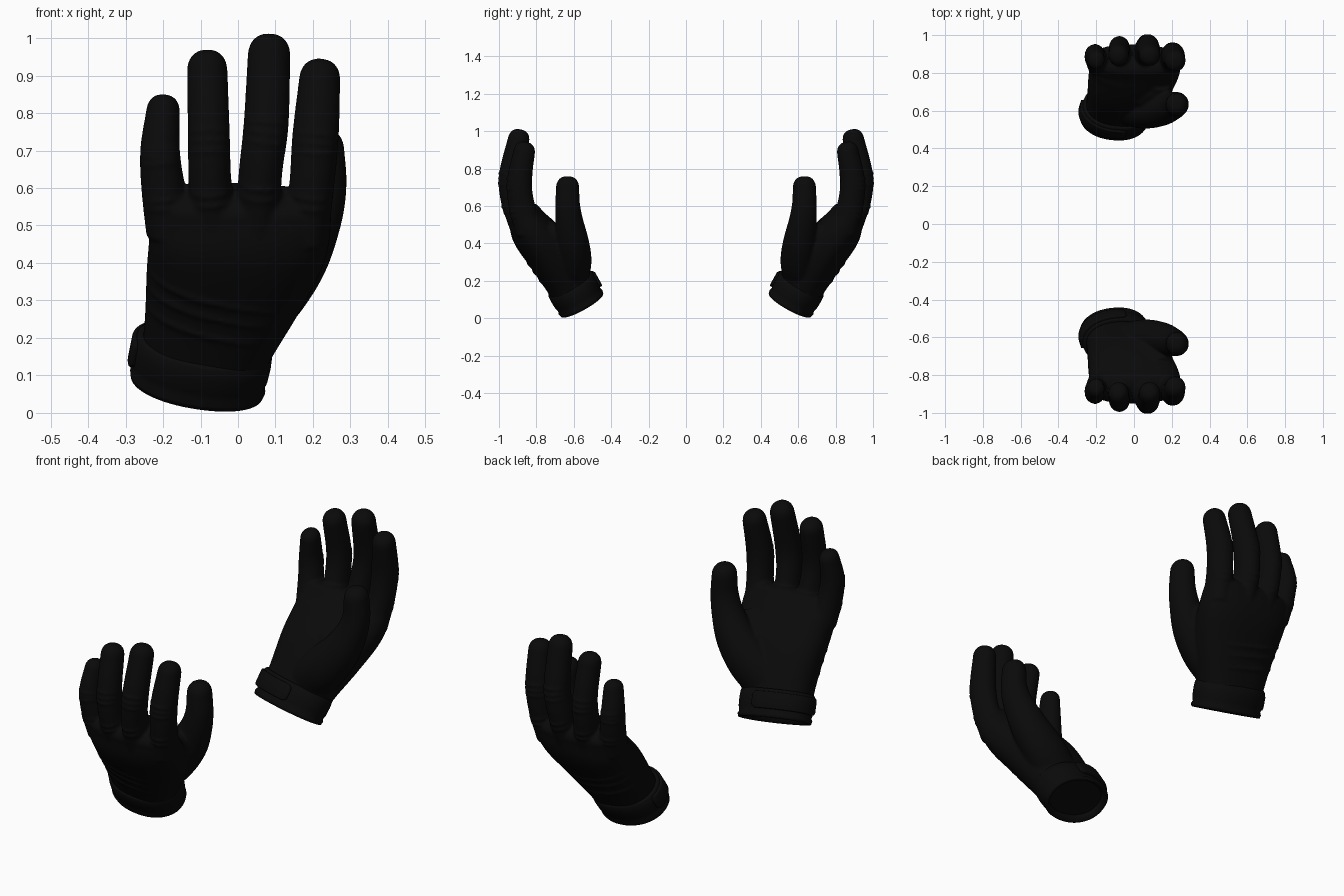
import bpy, bmesh, math
from mathutils import Vector

cube = bpy.data.objects.get("Cube")
if cube:
    bpy.data.objects.remove(cube)

X, Z = Vector((1, 0, 0)), Vector((0, 0, 1))
black = bpy.data.materials.new("black_fabric")
black.use_nodes = True
black.diffuse_color = (0.003, 0.003, 0.003, 1)
black.node_tree.nodes["Principled BSDF"].inputs["Base Color"].default_value = black.diffuse_color


def ring_point(ring, angle, power=1.0, ref=X, grow=0.0):
    """Point on the rounded section (centre, tangent, half width, half depth)."""
    p, t, ru, rv = ring
    u = (ref - t * ref.dot(t)).normalized()
    v = t.cross(u)
    c, s = math.cos(angle), math.sin(angle)
    return (p + u * math.copysign(abs(c) ** power, c) * (ru + grow)
            + v * math.copysign(abs(s) ** power, s) * (rv + grow))


def loft(bm, rings, n=32, power=1.0, ref=X, loop=False):
    rows = [[bm.verts.new(ring_point(r, 2 * math.pi * i / n, power, ref)) for i in range(n)]
            for r in rings]
    pairs = list(zip(rows, rows[1:])) + ([(rows[-1], rows[0])] if loop else [])
    for a, b in pairs:
        for i in range(n):
            j = (i + 1) % n
            bm.faces.new((a[i], a[j], b[j], b[i]))
    if not loop:
        bm.faces.new(rows[0][::-1])
        bm.faces.new(rows[-1])


def path(keys, steps=6):
    """Smooth sections through keys of (x, y, z, half width, half depth)."""
    k = [Vector(q) for q in keys]
    k = [k[0] * 2 - k[1]] + k + [k[-1] * 2 - k[-2]]
    pts = []
    for a, b, c, d in zip(k, k[1:], k[2:], k[3:]):
        for i in range(steps):
            f = i / steps
            pts.append(0.5 * (b * 2 + (c - a) * f + (a * 2 - b * 5 + c * 4 - d) * f * f
                              + (b * 3 - a - c * 3 + d) * f ** 3))
    pts.append(k[-2])
    rings = []
    for i, q in enumerate(pts):
        t = Vector(pts[min(i + 1, len(pts) - 1)][:3]) - Vector(pts[max(i - 1, 0)][:3])
        rings.append((Vector(q[:3]), t.normalized(), q[3], q[4]))
    return rings


def dome(rings, depth):
    """Round off the end of a loft."""
    p, t, ru, rv = rings[-1]
    out = list(rings)
    for i in range(1, 8):
        a = i * math.pi / 16.5
        k = math.cos(a) ** 0.8
        out.append((p + t * depth * math.sin(a), t, ru * k, rv * k))
    return out


def fold(bm, ring, start, end, size, power=1.0):
    """Raised wrinkle across the back of a section."""
    keys = []
    for i in range(9):
        f = i / 8
        a = math.radians(start + (end - start) * f)
        r = size * (0.5 + 0.5 * math.sin(math.pi * f))
        keys.append((*ring_point(ring, a, power), r, r))
    loft(bm, path(keys, 2), 8, ref=Z)


def finish(name, bm, bevel=0.0, remesh=False):
    bmesh.ops.recalc_face_normals(bm, faces=bm.faces)
    mesh = bpy.data.meshes.new(name)
    bm.to_mesh(mesh)
    bm.free()
    mesh.materials.append(black)
    ob = bpy.data.objects.new(name, mesh)
    bpy.context.collection.objects.link(ob)
    mesh.shade_smooth()
    if remesh:
        m = ob.modifiers.new("Fuse", 'REMESH')
        m.mode, m.voxel_size, m.use_smooth_shade = 'VOXEL', 0.007, True
        m = ob.modifiers.new("Soften", 'SMOOTH')
        m.factor, m.iterations = 0.5, 7
    if bevel:
        m = ob.modifiers.new("Soft edges", 'BEVEL')
        m.width, m.segments, m.angle_limit = bevel, 2, math.radians(40)
    # The second glove faces the first
    m = ob.modifiers.new("Opposite glove", 'MIRROR')
    m.use_axis = (False, True, False)
    m.use_mirror_merge = False
    return ob


# Glove shell: palm
shell = bmesh.new()
palm = path([(-0.10, -0.575, 0.09, 0.165, 0.118), (-0.08, -0.628, 0.19, 0.175, 0.122),
             (-0.035, -0.72, 0.34, 0.215, 0.13), (0.0, -0.815, 0.46, 0.24, 0.12),
             (0.005, -0.865, 0.55, 0.245, 0.092)])
loft(shell, dome(palm, 0.05), 48, 0.85)
for i in (9, 11, 13):
    fold(shell, palm[i], 195, 300, 0.008, 0.85)

# Fingers: little, ring, middle, index
fingers = [
    [(-0.185, -0.84, 0.48, 0.06, 0.07), (-0.2, -0.875, 0.6, 0.058, 0.066),
     (-0.208, -0.885, 0.7, 0.053, 0.062), (-0.2, -0.87, 0.805, 0.045, 0.052)],
    [(-0.065, -0.86, 0.48, 0.06, 0.075), (-0.075, -0.91, 0.62, 0.057, 0.07),
     (-0.078, -0.925, 0.75, 0.056, 0.064), (-0.082, -0.895, 0.915, 0.054, 0.058)],
    [(0.05, -0.865, 0.48, 0.06, 0.075), (0.06, -0.92, 0.64, 0.058, 0.072),
     (0.075, -0.933, 0.77, 0.06, 0.066), (0.083, -0.895, 0.955, 0.057, 0.058)],
    [(0.18, -0.835, 0.46, 0.06, 0.075), (0.197, -0.88, 0.61, 0.06, 0.07),
     (0.207, -0.89, 0.74, 0.062, 0.066), (0.218, -0.865, 0.89, 0.055, 0.058)],
]
for keys in fingers:
    rings = path(keys)
    loft(shell, dome(rings, keys[-1][3]))
    for i in (4, 5, 10, 11, 12):
        fold(shell, rings[i], 200, 340, 0.006)

# Thumb with its fleshy base
thumb = path([(-0.03, -0.62, 0.22, 0.11, 0.10), (0.06, -0.605, 0.31, 0.11, 0.10),
              (0.145, -0.61, 0.41, 0.095, 0.09), (0.203, -0.625, 0.52, 0.075, 0.075),
              (0.226, -0.633, 0.61, 0.064, 0.066), (0.226, -0.633, 0.7, 0.058, 0.062)])
loft(shell, dome(thumb, 0.06))
# Webbing between thumb and index
loft(shell, path([(0.05, -0.70, 0.38, 0.1, 0.1), (0.12, -0.73, 0.44, 0.09, 0.08),
                  (0.14, -0.76, 0.49, 0.06, 0.06)]))
finish("glove_shell", shell, remesh=True)

# Cuff band
base = Vector((-0.11, -0.557, 0.073))
axis = Vector((0.17, -0.48, 0.86)).normalized()


def cuff_ring(height, grow):
    return (base + axis * height, axis, 0.175 + grow, 0.126 + grow)


cuff = bmesh.new()
profile = [(0.03, -0.025), (0.0, -0.008), (0.0, 0.004), (0.015, 0.008), (0.028, 0.002),
           (0.05, 0.008), (0.09, 0.01), (0.125, 0.008), (0.135, 0.0), (0.125, -0.025)]
loft(cuff, [cuff_ring(h, g) for h, g in profile], 64, 0.93, loop=True)
finish("cuff", cuff)

# Closing strap around the palm side of the cuff
strap = bmesh.new()
rows = []
for i in range(25):
    f = i / 24
    a = math.radians(75 + 120 * f)
    inset = 0.014 if i in (0, 24) else 0.0
    corners = [(0.04 + inset, 0.0), (0.04 + inset, 0.02),
               (0.12 - inset, 0.02), (0.12 - inset, 0.0)]
    rows.append([strap.verts.new(ring_point(cuff_ring(h, g), a, 0.93)) for h, g in corners])
for a, b in zip(rows, rows[1:]):
    for i in range(4):
        j = (i + 1) % 4
        strap.faces.new((a[i], a[j], b[j], b[i]))
strap.faces.new(rows[0][::-1])
strap.faces.new(rows[-1])
finish("wrist_strap", strap, bevel=0.005)
